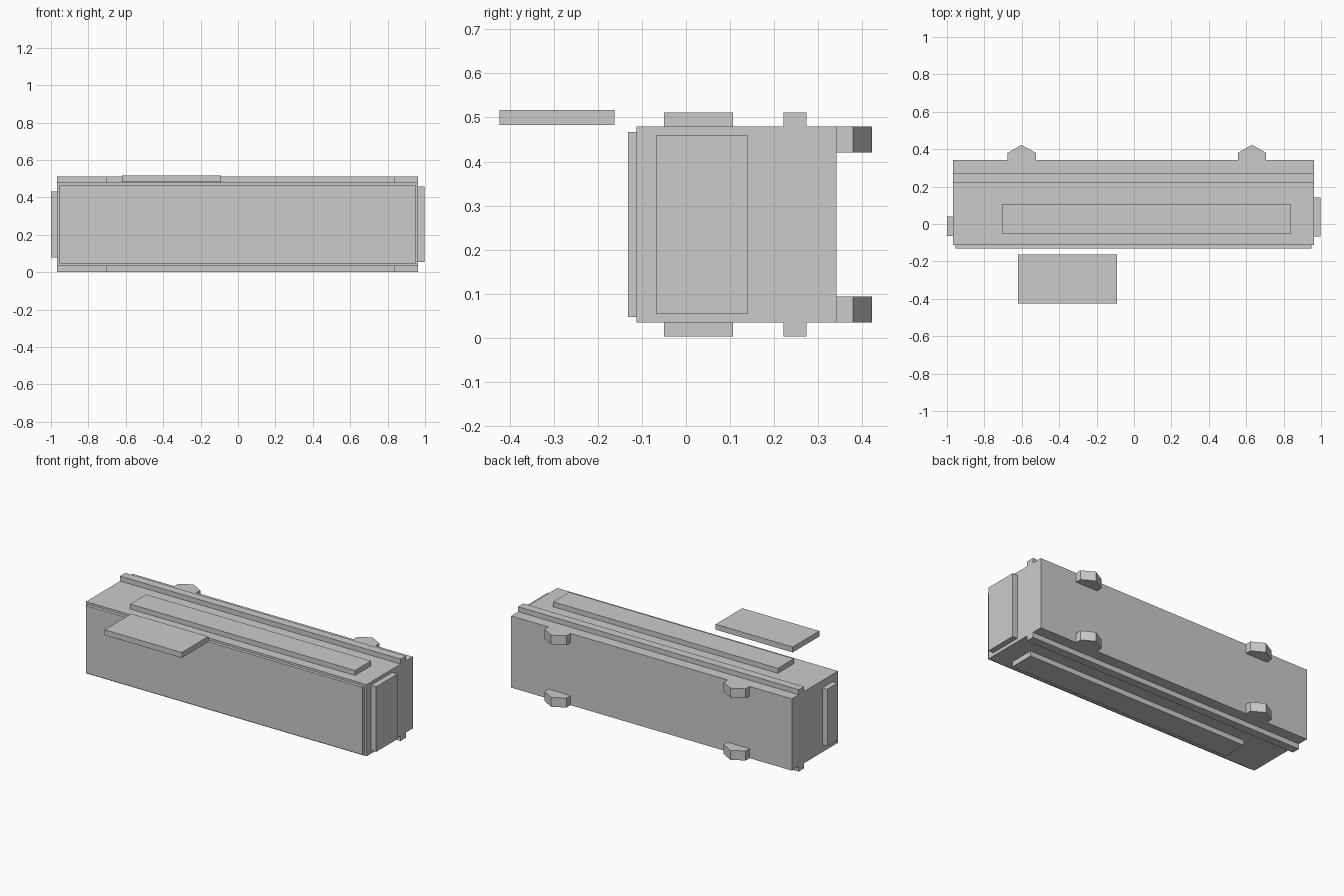
import bpy

if "Cube" in bpy.data.objects:
    bpy.data.objects.remove(bpy.data.objects["Cube"], do_unlink=True)

# One plain grey for every part
grey = bpy.data.materials.new("plain_grey")
grey.use_nodes = True
colour = (0.6, 0.6, 0.6, 1)
grey.diffuse_color = colour
grey.node_tree.nodes["Principled BSDF"].inputs["Base Color"].default_value = colour


def prism(name, outline, lo, hi, place):
    """Extrude a closed outline from lo to hi; place(u, v, w) gives x, y, z."""
    n = len(outline)
    verts = [place(u, v, w) for w in (lo, hi) for u, v in outline]
    faces = [tuple(range(n)), tuple(range(n, 2 * n))]
    faces += [(i, (i + 1) % n, (i + 1) % n + n, i + n) for i in range(n)]
    mesh = bpy.data.meshes.new(name)
    mesh.from_pydata(verts, [], faces)
    mesh.materials.append(grey)
    obj = bpy.data.objects.new(name, mesh)
    bpy.context.collection.objects.link(obj)
    # Make all normals point outwards
    bpy.context.view_layer.objects.active = obj
    obj.select_set(True)
    bpy.ops.object.mode_set(mode="EDIT")
    bpy.ops.mesh.select_all(action="SELECT")
    bpy.ops.mesh.normals_make_consistent(inside=False)
    bpy.ops.object.mode_set(mode="OBJECT")
    obj.select_set(False)
    return obj


def along_x(u, v, w):
    return (w, u, v)


def along_z(u, v, w):
    return (u, v, w)


def box(name, x, y, z):
    outline = [(x[0], y[0]), (x[1], y[0]), (x[1], y[1]), (x[0], y[1])]
    return prism(name, outline, z[0], z[1], along_z)


left, right = 0.963, -0.967
front, back = -0.112, 0.342
bottom, top = 0.034, 0.48
low, high = 0.002, 0.511
rail = (0.222, 0.274)

# Main body with full-length rails on top and bottom
profile = [(front, bottom), (rail[0], bottom), (rail[0], low), (rail[1], low),
           (rail[1], bottom), (back, bottom), (back, top), (rail[1], top),
           (rail[1], high), (rail[0], high), (rail[0], top), (front, top)]
prism("body", profile, right, left, along_x)

# Raised pads above and below
for name, z in (("top_pad", (top, high)), ("bottom_pad", (low, bottom))):
    box(name, (-0.707, 0.84), (-0.05, 0.107), z)

# Front panel and end plates
box("front_panel", (-0.954, 0.949), (-0.132, front), (0.047, 0.467))
box("left_end_plate", (left, 0.998), (-0.068, 0.141), (0.054, 0.459))
box("right_end_plate", (-1.0, right), (-0.063, 0.04), (0.08, 0.433))

# Four pointed lugs on the back
for side, x in (("right", -0.601), ("left", 0.631)):
    for level, z in (("lower", bottom), ("upper", 0.421)):
        outline = [(x - 0.076, back), (x + 0.076, back), (x + 0.076, 0.38),
                   (x, 0.423), (x - 0.076, 0.38)]
        prism(f"{side}_{level}_lug", outline, z, z + 0.059, along_z)

# Separate plate floating ahead of the body
box("loose_plate", (-0.62, -0.09), (-0.424, -0.163), (0.483, 0.517))
